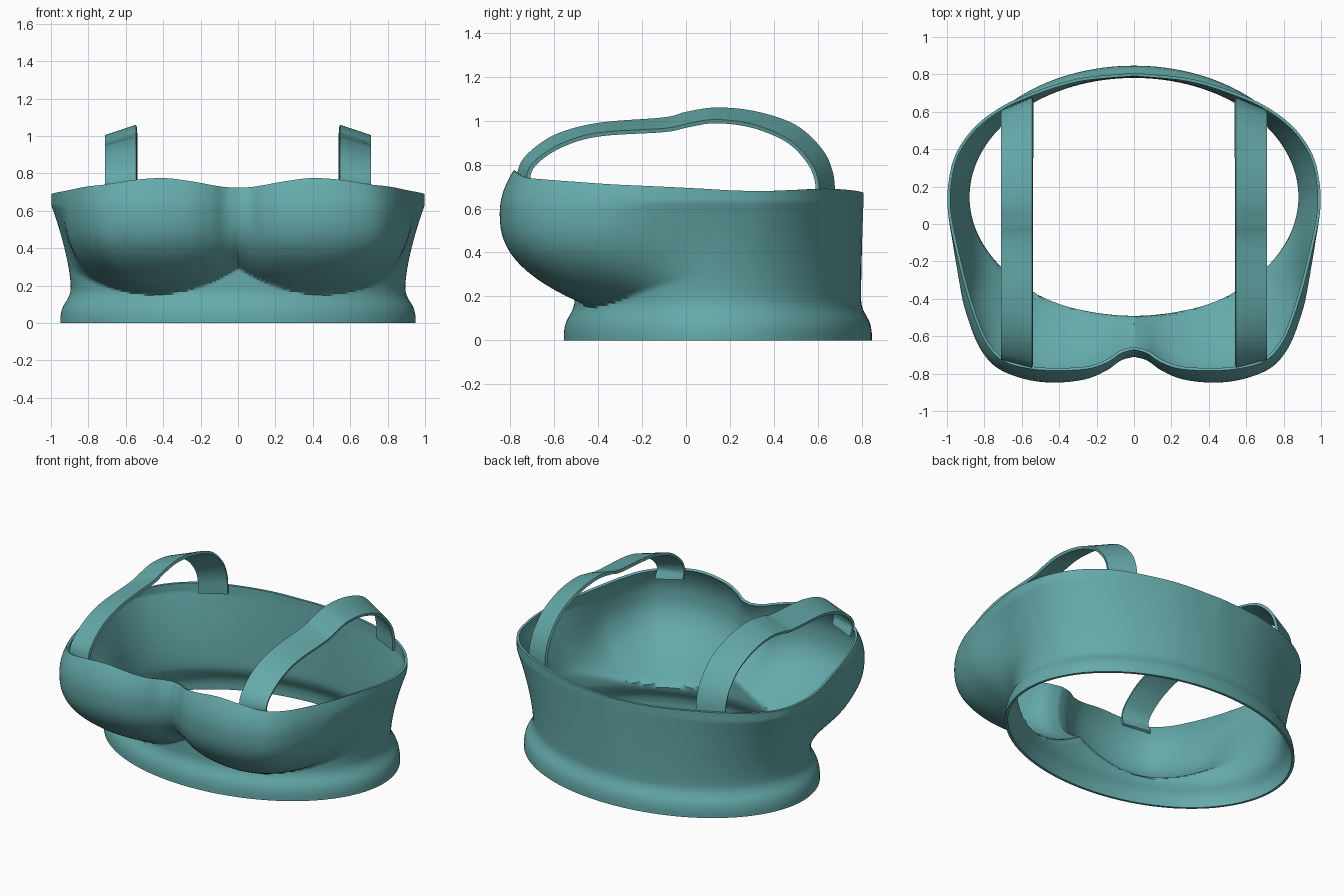
import bpy, math
from mathutils import Vector

if "Cube" in bpy.data.objects:
    bpy.data.objects.remove(bpy.data.objects["Cube"])

CY = 0.145          # centre of the torso ellipse in y


def spline(pts, n):
    """Catmull-Rom samples through the points, ends included."""
    p = [Vector(q) for q in pts]
    p = [p[0] * 2 - p[1]] + p + [p[-1] * 2 - p[-2]]
    out = []
    for i in range(1, len(p) - 2):
        a, b, c, d = p[i - 1:i + 3]
        for k in range(n):
            t = k / n
            out.append(0.5 * (2 * b + (c - a) * t + (2 * a - 5 * b + 4 * c - d) * t * t
                              + (3 * b - a - 3 * c + d) * t ** 3))
    return out + [p[-2]]


def lookup(table, z):
    """Smooth interpolation in a (height, value) table."""
    for (z0, v0), (z1, v1) in zip(table, table[1:]):
        if z <= z1:
            return v0 + (v1 - v0) * (z - z0) / (z1 - z0)
    return table[-1][1]


def smooth(t):
    t = max(0.0, min(1.0, t))
    return t * t * (3 - 2 * t)


def make(name, verts, faces, thickness, mirror=False):
    me = bpy.data.meshes.new(name)
    me.from_pydata(verts, [], faces)
    ob = bpy.data.objects.new(name, me)
    bpy.context.collection.objects.link(ob)
    me.materials.append(mat)
    bpy.ops.object.select_all(action='DESELECT')
    ob.select_set(True)
    bpy.context.view_layer.objects.active = ob
    sol = ob.modifiers.new("thickness", 'SOLIDIFY')
    sol.thickness = thickness
    sol.offset = -1
    bpy.ops.object.modifier_apply(modifier=sol.name)
    if mirror:
        mir = ob.modifiers.new("mirror", 'MIRROR')
        bpy.ops.object.modifier_apply(modifier=mir.name)
    bpy.ops.object.shade_smooth_by_angle(angle=math.radians(40))
    return ob


mat = bpy.data.materials.new("teal_fabric")
mat.diffuse_color = (0.13, 0.40, 0.40, 1)
mat.use_nodes = True
mat.node_tree.nodes["Principled BSDF"].inputs["Base Color"].default_value = mat.diffuse_color

# Bodice: half of the widest outline (x, y) with the rim height z, front to back
half = [(0, -.71, .725), (.07, -.73, .727), (.15, -.785, .738), (.26, -.83, .757),
        (.42, -.848, .775), (.58, -.83, .766), (.73, -.77, .742), (.82, -.67, .732),
        (.88, -.53, .722), (.93, -.35, .71), (.968, -.12, .70), (.996, .08, .69),
        (.992, .22, .682), (.955, .37, .68), (.86, .51, .685), (.72, .62, .69),
        (.55, .70, .688), (.3, .777, .68), (0, .808, .672)]
right = spline(half, 6)
right[0].x = right[-1].x = 0
outline = right + [Vector((-p.x, p.y, p.z)) for p in right[-2:0:-1]]

# Hem flare running into the waist
flare = [(0, .055), (.04, .054), (.07, .048), (.09, .040), (.11, .028),
         (.13, .015), (.15, .006), (.17, .001), (.2, 0)]
ROWS = 60
N = len(outline)
verts, faces = [], []
for i in range(ROWS + 1):
    for p in outline:
        z = p.z * i / ROWS
        # torso point in the same direction as the outline point
        d = Vector((p.x, p.y - CY))
        d.normalize()
        f = lookup(flare, z)
        rx, ry = .895 + f, .652 + f * .9
        r = 1 / math.sqrt((d.x / rx) ** 2 + (d.y / ry) ** 2)
        torso = Vector((d.x * r, CY + d.y * r))
        # scalloped lower edge of the cups
        low = .155 + .14 * min(1.1, ((.45 - abs(torso.x)) / .45) ** 2)
        w = smooth((.10 - p.y) / .55)
        u = max(0, min(1, (z - low) / (.58 - low)))
        cup = (1 - (1 - u) ** 2.5) ** .95
        v = max(0, min(1, (z - .2) / .43))
        side = v ** 1.5
        s = side + (cup - side) * w
        q = torso.lerp(Vector((p.x, p.y)), s)
        # cups lean in toward the rim
        q -= d * w * .06 * (max(0, z - .58) / .18) ** 2
        verts.append((q.x, q.y, z))
for i in range(ROWS):
    for j in range(N):
        k = (j + 1) % N
        faces.append((i * N + j, i * N + k, (i + 1) * N + k, (i + 1) * N + j))
make("bodice", verts, faces, .016)

# Shoulder straps: inner and outer edge paths (y, z), lofted and mirrored
inner = [(-.755, .70), (-.768, .76), (-.73, .84), (-.6, .935), (-.4, .99), (-.1, 1.015),
         (0, 1.04), (.14, 1.06), (.32, 1.042), (.5, .98), (.62, .87), (.67, .76), (.68, .64)]
outer = [(-.70, .68), (-.725, .75), (-.685, .82), (-.57, .895), (-.4, .945), (-.1, .965),
         (0, .985), (.13, 1.005), (.3, .985), (.46, .92), (.555, .83), (.6, .74), (.61, .63)]
a = spline([(.545, y, z) for y, z in inner], 6)
b = spline([(.71, y, z) for y, z in outer], 6)
ACROSS = 4
verts = [p.lerp(q, k / ACROSS) for p, q in zip(a, b) for k in range(ACROSS + 1)]
W = ACROSS + 1
faces = [(i * W + k, i * W + k + 1, (i + 1) * W + k + 1, (i + 1) * W + k)
         for i in range(len(a) - 1) for k in range(ACROSS)]
make("shoulder_straps", verts, faces, .018, mirror=True)
